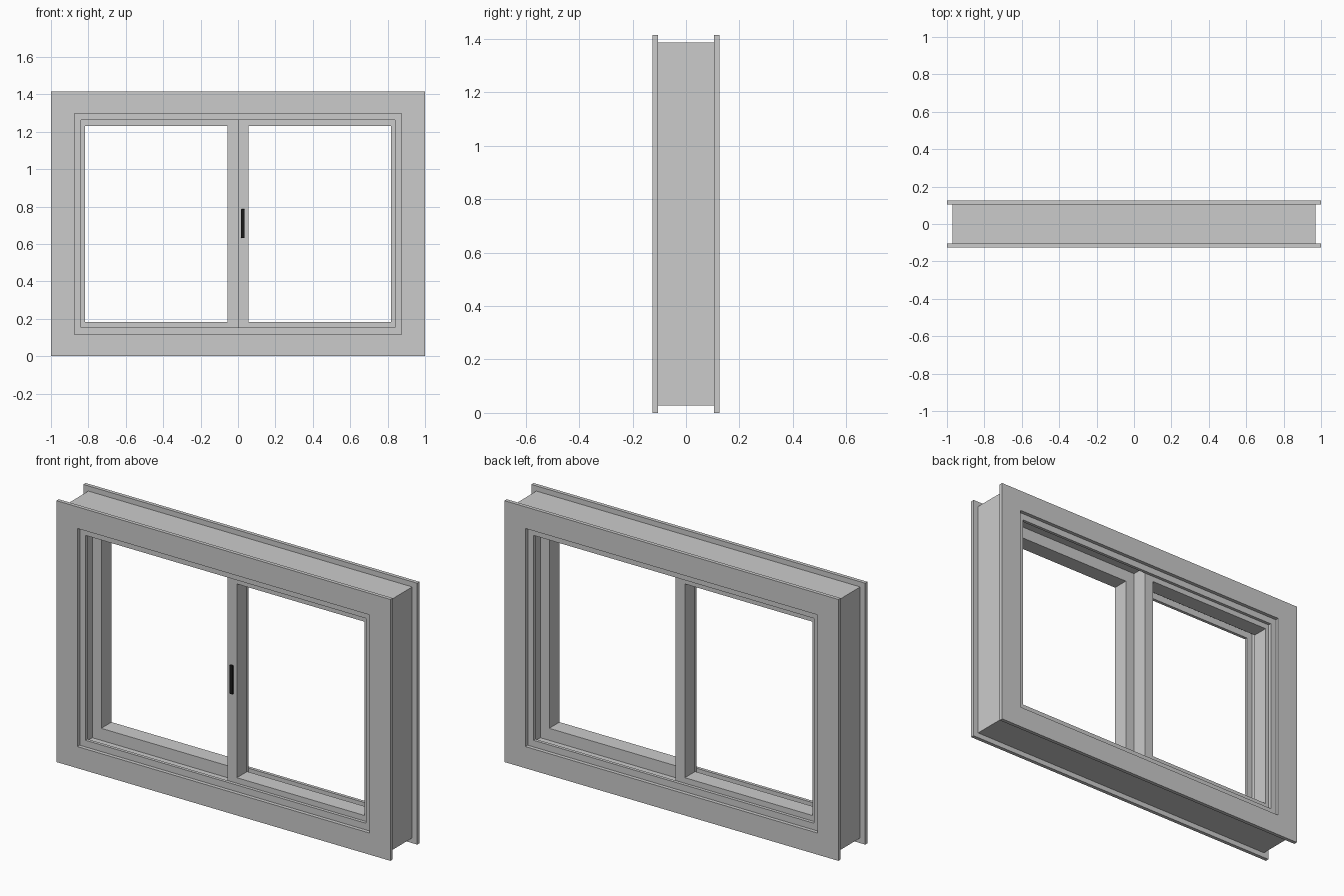
import bpy, bmesh

if "Cube" in bpy.data.objects:
    bpy.data.objects.remove(bpy.data.objects["Cube"])

H = 1.415  # overall height


def swept_ring(name, sections):
    """Closed rectangular frame; each section is (x0, x1, z0, z1, y)."""
    bm = bmesh.new()
    loops = [[bm.verts.new((x, y, z)) for x, z in ((x0, z0), (x1, z0), (x1, z1), (x0, z1))]
             for x0, x1, z0, z1, y in sections]
    for i, a in enumerate(loops):
        b = loops[(i + 1) % len(loops)]
        for k in range(4):
            n = (k + 1) % 4
            bm.faces.new((a[k], a[n], b[n], b[k]))
    bmesh.ops.recalc_face_normals(bm, faces=bm.faces)
    mesh = bpy.data.meshes.new(name)
    bm.to_mesh(mesh)
    bm.free()
    obj = bpy.data.objects.new(name, mesh)
    bpy.context.collection.objects.link(obj)
    return obj


# Outer frame: front half of the profile as (half width, z margin, y), then mirrored to the back
half = [(0.84, 0.153, -0.088), (0.84, 0.153, -0.105), (0.874, 0.117, -0.105),
        (0.874, 0.117, -0.125), (1.0, 0.0, -0.125), (1.0, 0.0, -0.105), (0.97, 0.028, -0.105)]
half.insert(0, (0.874, 0.117, -0.088))
profile = half + [(w, m, -y) for w, m, y in reversed(half)]
swept_ring("window_frame", [(-w, w, m, H - m, y) for w, m, y in profile])


# Sliding sashes: right one in the front track, left one in the back track
def sash(name, side, y0, y1):
    def rect(a, b, m, y):
        lo, hi = sorted((a * side, b * side))
        return (lo, hi, m, H - m, y)
    outer, inner = (0.0, 0.873, 0.118), (0.055, 0.819, 0.183)
    swept_ring(name, [rect(*outer, y0), rect(*outer, y1), rect(*inner, y1), rect(*inner, y0)])


sash("front_sash", 1, -0.088, 0.0)
sash("back_sash", -1, 0.0, 0.088)

# Black pull handle on the front sash stile
bpy.ops.mesh.primitive_cube_add(size=1, location=(0.026, -0.093, 0.709))
handle = bpy.context.object
handle.name = "handle"
handle.scale = (0.02, 0.014, 0.155)
bpy.ops.object.transform_apply(location=False, rotation=False, scale=True)
bevel = handle.modifiers.new("rounded_edges", 'BEVEL')
bevel.width = 0.004
bevel.segments = 2
black = bpy.data.materials.new("black")
black.diffuse_color = (0.01, 0.01, 0.01, 1)
black.use_nodes = True
black.node_tree.nodes["Principled BSDF"].inputs["Base Color"].default_value = black.diffuse_color
handle.data.materials.append(black)
